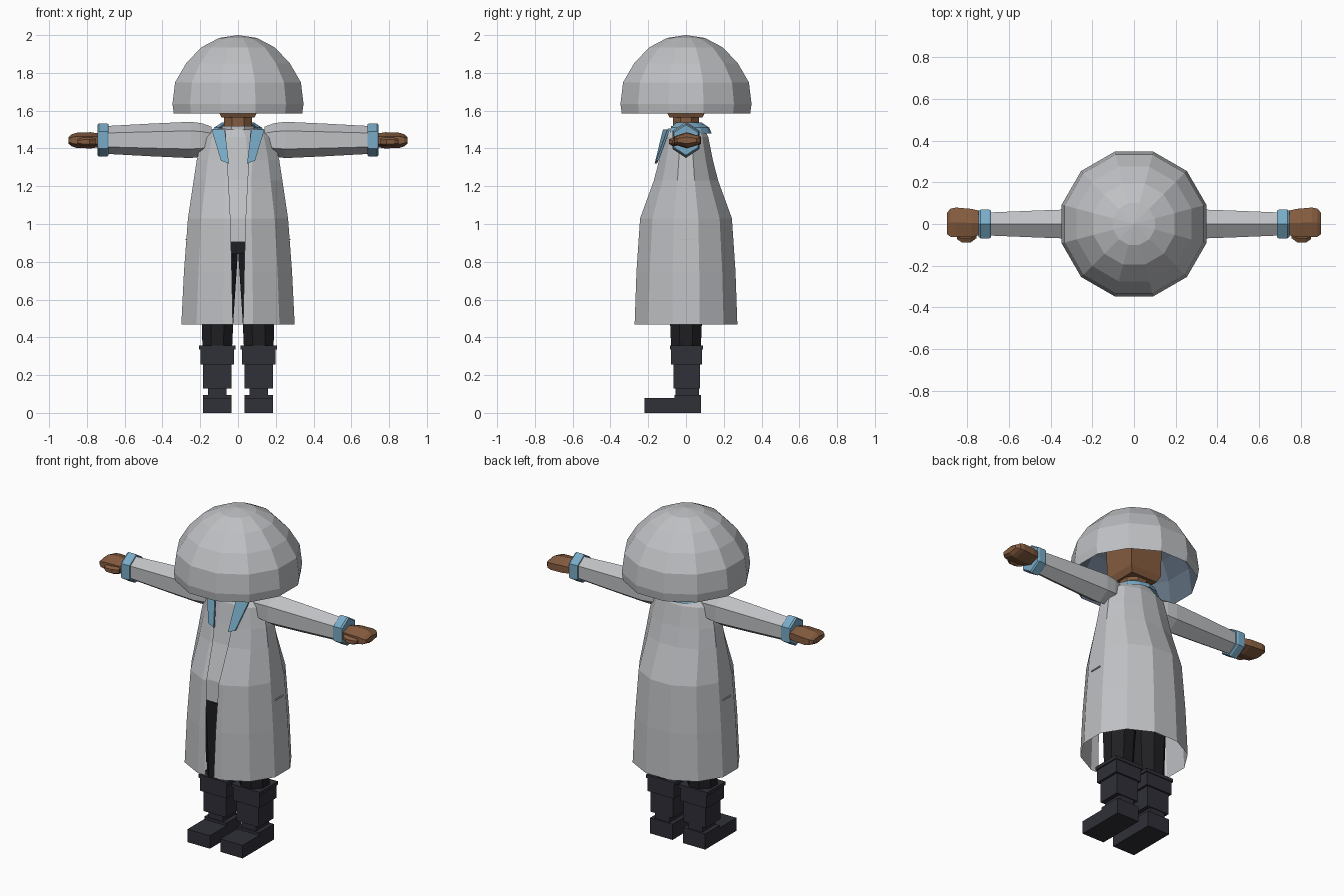
import bpy, bmesh, math

if "Cube" in bpy.data.objects:
    bpy.data.objects.remove(bpy.data.objects["Cube"])

def mat(name, rgb):
    m = bpy.data.materials.new(name)
    m.diffuse_color = (*rgb, 1)
    m.use_nodes = True
    m.node_tree.nodes["Principled BSDF"].inputs["Base Color"].default_value = m.diffuse_color
    return m

WHITE = mat("pale grey cloth", (0.52, 0.53, 0.55))
BLUE = mat("light blue trim", (0.19, 0.41, 0.57))
SKIN = mat("brown skin", (0.235, 0.107, 0.05))
DARK = mat("dark trousers", (0.014, 0.014, 0.017))
BOOT = mat("boot black", (0.029, 0.029, 0.040))
LINING = mat("slate lining", (0.12, 0.16, 0.215))
C15 = math.cos(math.radians(15))

def loft(name, rings, m, closed=True, caps=True):
    """Skin a list of equal-length point rings."""
    bm = bmesh.new()
    vs = [[bm.verts.new(p) for p in r] for r in rings]
    n = len(vs[0])
    for a, b in zip(vs, vs[1:]):
        for i in range(n if closed else n - 1):
            j = (i + 1) % n
            bm.faces.new((a[i], a[j], b[j], b[i]))
    if caps:
        bm.faces.new(vs[0])
        bm.faces.new(vs[-1])
    bmesh.ops.remove_doubles(bm, verts=bm.verts, dist=1e-5)
    bmesh.ops.recalc_face_normals(bm, faces=bm.faces)
    me = bpy.data.meshes.new(name)
    bm.to_mesh(me)
    bm.free()
    me.materials.append(m)
    ob = bpy.data.objects.new(name, me)
    bpy.context.collection.objects.link(ob)
    return ob

def ring(n, z, a, b, cx=0, cy=0):
    """Horizontal n-gon with flat sides at front and side; a, b are half extents."""
    k = math.cos(math.pi / n)
    return [(cx + a / k * math.sin(t), cy - b / k * math.cos(t), z)
            for t in (math.tau * (i + 0.5) / n for i in range(n))]

def xring(s, x, ry, rz, cy=0, cz=1.445, turn=0):
    """Hexagon standing across the arm axis."""
    return [(s * x, cy + ry * math.sin(t), cz + rz * math.cos(t))
            for t in (math.tau * i / 6 + turn for i in range(6))]

def box(name, x0, x1, y0, y1, z0, z1, m):
    q = [(x0, y0), (x1, y0), (x1, y1), (x0, y1)]
    return loft(name, [[(x, y, z) for x, y in q] for z in (z0, z1)], m)

# domed hat with slate lining
dome = [(1.585, .34), (1.635, .347), (1.75, .333), (1.85, .275),
        (1.935, .195), (1.985, .1), (2.0, .0001)]
loft("dome_hat", [ring(12, z, r, r) for z, r in dome], WHITE, caps=False)
lining = loft("hat_lining", [ring(12, z - (.012 if i else 0), r * (.965 if i else 1),
              r * (.965 if i else 1)) for i, (z, r) in enumerate(dome)], LINING, caps=False)
lining.data.flip_normals()

# head and neck
loft("head", [ring(4, z, r, r) for z, r in
              [(1.565, .088), (1.6, .105), (1.78, .108), (1.86, .085)]], SKIN)
loft("neck", [ring(8, z, .075, .07) for z in (1.46, 1.58)], SKIN)

# long coat, open at the front: z, half width, half depth, half opening
coat = [(.468, .30, .272, .027), (.75, .286, .262, .033), (1.03, .265, .243, .04),
        (1.23, .235, .17, .05), (1.34, .218, .142, .057), (1.46, .19, .118, .064),
        (1.505, .13, .095, .064)]

def coat_ring(z, a, b, w):
    pts = ring(12, z, a, b)
    fx = max(pts[0][0], w + .02)
    pts[0], pts[-1] = (fx, -b, z), (-fx, -b, z)
    return [(w, -b, z)] + pts + [(-w, -b, z)]

loft("long_coat", [coat_ring(*c) for c in coat], WHITE, closed=False, caps=False)

# shirt body under the coat
loft("shirt", [ring(12, z, a, b) for z, a, b in
               [(.905, .25, .232), (1.03, .245, .225), (1.23, .215, .155),
                (1.34, .19, .13), (1.46, .16, .105), (1.50, .09, .085)]], WHITE)
loft("shirt_collar", [ring(8, z, .085, .08) for z in (1.48, 1.52)], WHITE)

# blue collar around the back of the neck
def collar_ring(z, r):
    return [(r * math.sin(t), -r * .95 * math.cos(t), z)
            for t in (math.radians(50 + 26 * i) for i in range(11))]
loft("collar", [collar_ring(1.48, .142), collar_ring(1.51, .13), collar_ring(1.538, .085)],
     BLUE, closed=False, caps=False)

for s, side in ((-1, "right"), (1, "left")):
    # lapel
    lap = [(.14, -.098, 1.5), (.07, -.122, 1.5), (.048, -.166, 1.32), (.09, -.158, 1.335)]
    loft(side + "_lapel", [[(s * x, y + d, z) for x, y, z in lap] for d in (0, .012)], BLUE)

    # sleeve, cuff, hand and thumb
    loft(side + "_sleeve", [xring(s, x, r * .866, r) for x, r in
         [(.14, .07), (.19, .088), (.25, .096), (.45, .087), (.69, .074)]], WHITE)
    loft(side + "_cuff", [xring(s, x, r * .9, r) for x, r in
         [(.685, .082), (.694, .088), (.736, .088), (.745, .08)]], BLUE)
    loft(side + "_hand", [xring(s, x, ry, rz, cy, 1.443, 0) for x, cy, ry, rz in
         [(.735, .005, .066, .036), (.78, .005, .078, .043),
          (.855, .008, .082, .04), (.88, .006, .078, .032), (.897, .003, .06, .018)]], SKIN)
    loft(side + "_thumb", [xring(s, x, r, r, cy, 1.435) for x, cy, r in
         [(.755, -.05, .02), (.785, -.07, .023), (.825, -.07, .022), (.85, -.062, .012)]], SKIN)

    # pocket slit
    box(side + "_pocket", *sorted((s * .262, s * .279)), -.035, .038, .914, .921, WHITE)

    # trouser leg
    loft(side + "_trouser_leg", [ring(8, z, a, b, s * cx, 0) for z, a, b, cx in
         [(.33, .078, .078, .11), (.5, .084, .085, .108), (.86, .1, .11, .1)]], DARK)

    # boot built from stacked blocks
    def part(name, half, y0, y1, z0, z1):
        box(side + "_" + name, s * .11 - half, s * .11 + half, y0, y1, z0, z1, BOOT)
    part("boot_rim", .096, -.086, .09, .336, .356)
    part("boot_top", .089, -.08, .085, .256, .336)
    part("boot_shaft", .075, -.065, .075, .13, .256)
    part("boot_ankle", .049, -.055, .07, .09, .13)
    part("boot_heel", .075, -.06, .08, 0, .095)
    part("boot_toe", .075, -.22, -.06, 0, .079)

# hips joining the trouser legs
loft("hips", [ring(8, z, a, .13) for z, a in ((.84, .2), (.91, .21))], DARK)
